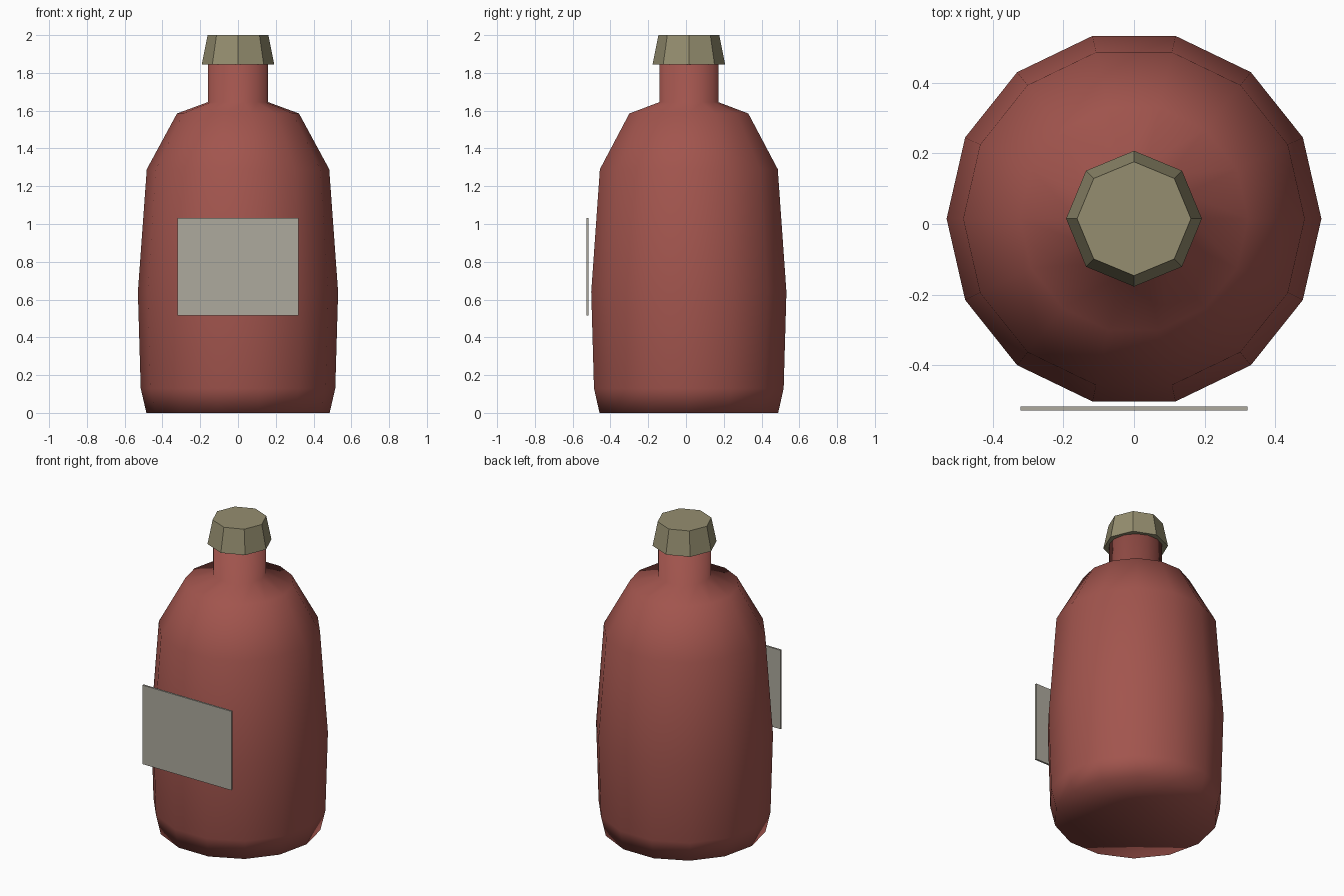
import bpy, bmesh
from math import cos, sin, tau

if "Cube" in bpy.data.objects:
    bpy.data.objects.remove(bpy.data.objects["Cube"])

CY = 0.015  # bottle axis sits slightly behind centre


def finish(name, bm, color, smooth=False):
    bmesh.ops.recalc_face_normals(bm, faces=bm.faces)
    mesh = bpy.data.meshes.new(name)
    bm.to_mesh(mesh)
    bm.free()
    for p in mesh.polygons:
        p.use_smooth = smooth
    mat = bpy.data.materials.new(name + "_material")
    mat.diffuse_color = (*color, 1)
    mat.use_nodes = True
    mat.node_tree.nodes["Principled BSDF"].inputs["Base Color"].default_value = mat.diffuse_color
    mesh.materials.append(mat)
    obj = bpy.data.objects.new(name, mesh)
    bpy.context.collection.objects.link(obj)
    return obj


def lathe(name, profile, sides, color, smooth):
    """Turn (radius, z) points about the bottle axis; radius 0 makes a pole."""
    bm = bmesh.new()
    rings = []
    for r, z in profile:
        n = sides if r > 0 else 1
        rings.append([bm.verts.new((r * cos(tau * i / sides),
                                    CY + r * sin(tau * i / sides), z))
                      for i in range(n)])
    for a, b in zip(rings, rings[1:]):
        for i in range(sides):
            j = (i + 1) % sides
            quad = [a[i % len(a)], a[j % len(a)], b[j % len(b)], b[i % len(b)]]
            bm.faces.new(list(dict.fromkeys(quad)))
    return finish(name, bm, color, smooth)


# Bottle with a punted base, tapered shoulders and a straight neck
lathe("bottle_body",
      [(0, 0.09), (0.485, 0), (0.515, 0.13), (0.53, 0.64), (0.483, 1.29),
       (0.323, 1.585), (0.16, 1.645), (0.16, 1.86), (0, 1.86)],
      14, (0.36, 0.09, 0.075), True)

# Eight-sided tapered stopper
lathe("bottle_cap", [(0, 1.845), (0.192, 1.845), (0.161, 2.0), (0, 2.0)],
      8, (0.30, 0.27, 0.16), False)

# Flat label plate standing just off the front
bm = bmesh.new()
bmesh.ops.create_cube(bm, size=1)
bmesh.ops.scale(bm, vec=(0.642, 0.012, 0.515), verts=bm.verts)
bmesh.ops.translate(bm, vec=(0, -0.522, 0.773), verts=bm.verts)
finish("label", bm, (0.42, 0.40, 0.34))
